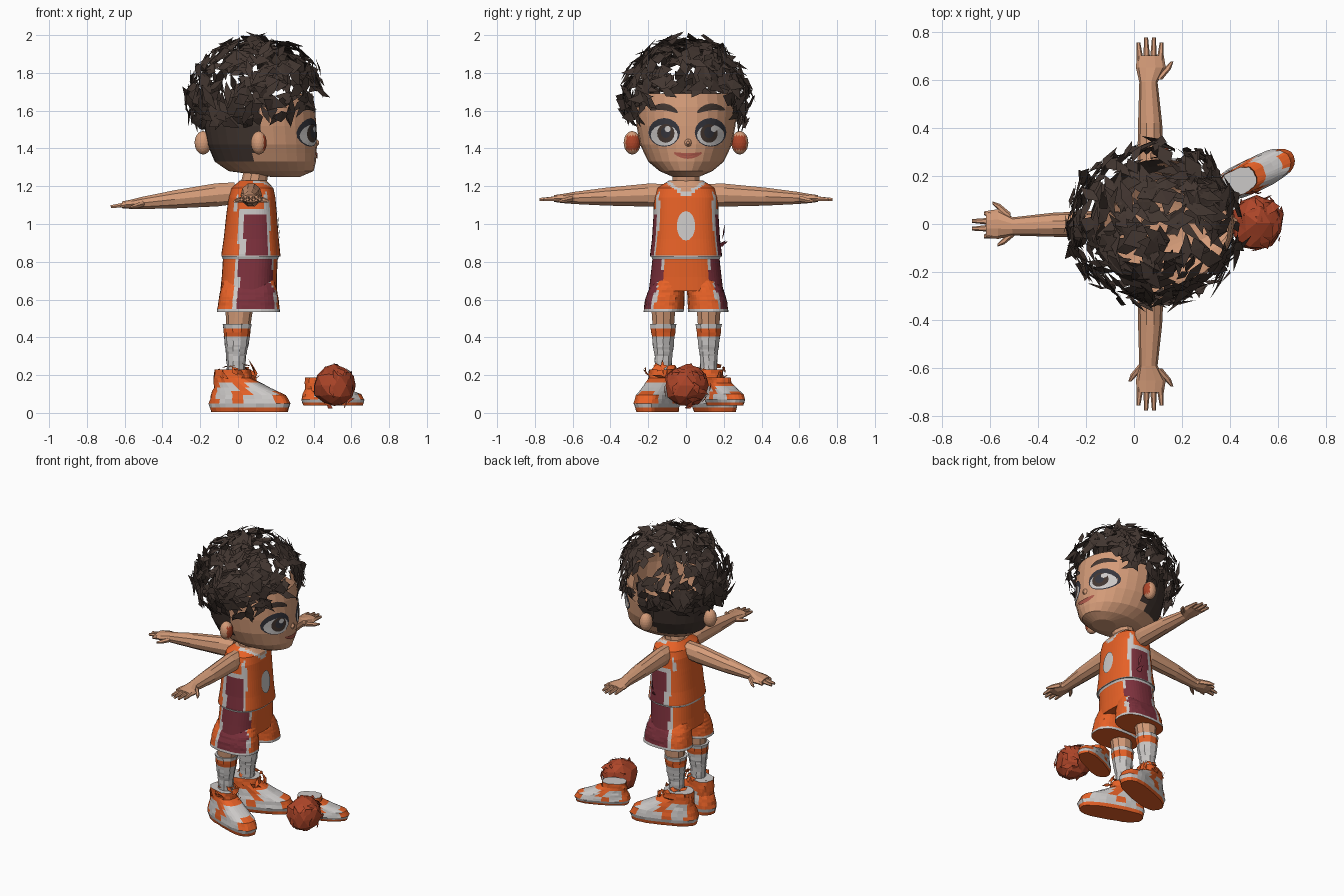
import bpy, bmesh, math, random
from mathutils import Vector, Matrix

if "Cube" in bpy.data.objects:
    bpy.data.objects.remove(bpy.data.objects["Cube"])

random.seed(7)


def mat(name, r, g, b):
    m = bpy.data.materials.new(name)
    m.diffuse_color = (r, g, b, 1)
    m.use_nodes = True
    m.node_tree.nodes["Principled BSDF"].inputs["Base Color"].default_value = m.diffuse_color
    return m


PALETTE = [mat("skin", .66, .33, .19), mat("dark_brown", .055, .037, .030),
           mat("orange", .80, .12, .020), mat("maroon", .20, .030, .045),
           mat("light_grey", .60, .58, .57), mat("rust", .42, .060, .022),
           mat("eye_dark", .035, .035, .045), mat("lip_red", .42, .10, .07)]
SKIN, HAIR, ORANGE, MAROON, GREY, RUST, EYE, LIP = range(8)


def finish(bm, name, rule, M=Matrix(), normals=True):
    """Paint faces with a rule (an index or a function of the face centre) and link."""
    if normals:
        bmesh.ops.recalc_face_normals(bm, faces=bm.faces)
    for f in bm.faces:
        f.material_index = rule(f.calc_center_median()) if callable(rule) else rule
    bm.transform(M)
    if M.determinant() < 0:
        bmesh.ops.reverse_faces(bm, faces=bm.faces)
    me = bpy.data.meshes.new(name)
    bm.to_mesh(me)
    bm.free()
    for m in PALETTE:
        me.materials.append(m)
    ob = bpy.data.objects.new(name, me)
    bpy.context.collection.objects.link(ob)
    return ob


def ring_at(rings, z):
    for a, b in zip(rings, rings[1:]):
        if z <= b[0]:
            t = (z - a[0]) / (b[0] - a[0])
            return [p + (q - p) * t for p, q in zip(a, b)]
    return rings[-1]


def loft(name, rings, rule, n=10, p=2, sub=1, M=Matrix(), keep=None, jag=0):
    """Skin rings (z, cx, cy, rx, ry) with superellipse sections of power p."""
    bm, rows = bmesh.new(), []
    full = [ring_at(rings, a[0] + (b[0] - a[0]) * k / sub)
            for a, b in zip(rings, rings[1:]) for k in range(sub)] + [rings[-1]]
    for z, cx, cy, rx, ry in full:
        row = []
        for i in range(n):
            a = 2 * math.pi * i / n
            c, s = math.cos(a), math.sin(a)
            row.append(bm.verts.new((
                cx + rx * math.copysign(abs(c) ** (2 / p), c) + random.uniform(-jag, jag),
                cy + ry * math.copysign(abs(s) ** (2 / p), s) + random.uniform(-jag, jag), z)))
        rows.append(row)
    for r, q in zip(rows, rows[1:]):
        for i in range(n):
            bm.faces.new((r[i], r[(i + 1) % n], q[(i + 1) % n], q[i]))
    bm.faces.new(rows[0])
    bm.faces.new(rows[-1])
    if keep:
        bmesh.ops.recalc_face_normals(bm, faces=bm.faces)
        dead = [f for f in bm.faces if not keep(f.calc_center_median())]
        bmesh.ops.delete(bm, geom=dead, context='FACES')
    return finish(bm, name, rule, M)


def patch(name, rings, p, y, z, ry, rz, colour, lift, tilt=0, bend=0):
    """Thin oval plate that follows the +x side of a lofted form."""
    bm, rows = bmesh.new(), []

    def pt(k, a):
        u, v = ry * k * math.cos(a), rz * k * math.sin(a) + bend * (ry * k * math.cos(a)) ** 2
        yy = y + u * math.cos(tilt) - v * math.sin(tilt)
        zz = z + u * math.sin(tilt) + v * math.cos(tilt)
        _, cx, cy, rx, r2 = ring_at(rings, zz)
        t = max(0, 1 - abs(yy / r2) ** p)
        return bm.verts.new((cx + rx * t ** (1 / p) + lift, yy, zz))
    n, mid = 16, pt(0, 0)
    for k in (.5, 1):
        rows.append([pt(k, 2 * math.pi * i / n) for i in range(n)])
    for i in range(n):
        j = (i + 1) % n
        bm.faces.new((mid, rows[0][i], rows[0][j]))
        bm.faces.new((rows[0][i], rows[1][i], rows[1][j], rows[0][j]))
    return finish(bm, name, colour, normals=False)


def shards(name, count, centre, radii, rule, size, accept=lambda d, q: True):
    """Loose bent flakes scattered over an ellipsoid, facing outward."""
    bm, made = bmesh.new(), 0
    while made < count:
        d = Vector([random.gauss(0, 1) for _ in range(3)]).normalized()
        q = Vector([c + r * e * random.uniform(.86, 1.02) for c, r, e in zip(centre, radii, d)])
        if not accept(d, q):
            continue
        made += 1
        t = d.orthogonal().normalized()
        t.rotate(Matrix.Rotation(random.uniform(0, 6.28), 3, d))
        s = d.cross(t)
        t = (t + d * random.uniform(-.5, .5)).normalized()
        L, w = size * random.uniform(.6, 1.15), size * random.uniform(.3, .6)
        a, b, c, e = [bm.verts.new(v) for v in (q - t * L, q + s * w + d * .008,
                                                q + t * L, q - s * w * random.uniform(.5, 1))]
        bm.faces.new((a, e, b))
        bm.faces.new((b, e, c))
    for f in bm.faces:
        f.normal_update()
        if f.normal.dot(f.calc_center_median() - Vector(centre)) < 0:
            f.normal_flip()
    return finish(bm, name, rule, normals=False)


# Head: open shell, dark at the lower back, skin at the face
HEAD = [(1.25, .25, 0, .08, .07), (1.28, .175, 0, .225, .14), (1.33, .145, 0, .268, .20),
        (1.42, .128, 0, .29, .243), (1.52, .118, 0, .297, .262), (1.62, .112, 0, .295, .27),
        (1.76, .11, 0, .27, .25)]
loft("head", HEAD, lambda c: HAIR if c.x < .11 and c.z > 1.335 else SKIN, n=28, sub=2,
     keep=lambda c: c.z < 1.62 or (c.x > .26 and c.z < 1.72))
shards("hair", 410, (.095, 0, 1.665), (.375, .345, .328), HAIR, .076,
       lambda d, q: q.z > 1.53 + (.17 + .2 * q.y) * min(1, max(0, (d.x - .35) / .5)))

# Face details
for sy, y in ((-1, -.115), (1, .13)):
    patch("eye_rim", HEAD, 2, y, 1.485, .084, .076, EYE, .003)
    patch("eye_white", HEAD, 2, y, 1.470, .072, .056, GREY, .006)
    patch("iris", HEAD, 2, y - sy * .008, 1.48, .046, .050, HAIR, .008)
    patch("pupil", HEAD, 2, y - sy * .008, 1.485, .026, .030, EYE, .010)
    patch("eye_glint", HEAD, 2, y + .018, 1.503, .016, .016, GREY, .012)
    patch("eyebrow", HEAD, 2, y, 1.62, .075, .018, HAIR, .006, tilt=sy * .1, bend=-4)
patch("mouth", HEAD, 2, .01, 1.36, .075, .015, LIP, .006, bend=3)
loft("nose", [(0, 0, 0, .032, .026), (.02, .0, 0, .022, .02), (.035, 0, 0, .008, .008)], SKIN, 8,
     M=Matrix.Translation((.395, .01, 1.43)) @ Matrix.Rotation(math.pi / 2, 4, 'Y'))

# Ears: one on each side and one at the back
for name, pos, turn in (("ear_right", (.11, -.285, 1.43), -90), ("ear_left", (.11, .285, 1.43), 90),
                        ("ear_back", (-.185, 0, 1.43), 180)):
    M = Matrix.Translation(pos) @ Matrix.Rotation(math.radians(turn), 4, 'Z')
    bm = bmesh.new()
    bmesh.ops.create_icosphere(bm, subdivisions=3, radius=1)
    bm.transform(Matrix.Diagonal((.045, .042, .062, 1)))
    side = -1 if turn == 90 else 1
    finish(bm, name, lambda c: RUST if turn != 180 and c.y * side > .018 and abs(c.z) < .038
           and c.x < .032 else SKIN, M)

# Neck
loft("neck", [(1.12, .08, 0, .085, .085), (1.2, .08, 0, .07, .075), (1.30, .1, 0, .065, .075)], SKIN, 10)

# Jersey: maroon side panels, grey piping, open neckline
JERSEY = [(.828, .068, 0, .156, .19), (.84, .068, 0, .156, .19), (.92, .07, 0, .146, .18),
          (1.05, .072, 0, .134, .172), (1.14, .074, 0, .124, .17), (1.19, .076, 0, .112, .155),
          (1.23, .08, 0, .07, .09)]


def jersey_colour(c):
    dx = c.x - .07
    v = 1.16 + abs(c.y) * .75
    if c.x > .08 and c.z > v:
        return SKIN
    if (c.x > .08 and c.z > v - .022) or c.z < .832:
        return GREY
    if abs(c.y) > .10 and c.z < 1.085:
        if -.035 < dx < .085 and c.z < 1.045:
            return MAROON
        if -.068 < dx < .10:
            return GREY
    return GREY if abs(c.y) > .14 and c.z > 1.07 and abs(dx) > .07 else ORANGE


loft("jersey", JERSEY, jersey_colour, n=60, p=2.6, sub=6)
patch("chest_badge", JERSEY, 2.6, 0, .99, .049, .078, GREY, .006)
shards("side_flake_left", 4, (.09, .18, .94), (.05, .03, .06), MAROON, .04)


# Shorts: shared hips and two wide legs
def shorts_colour(side):
    def rule(c):
        dx, out = c.x - .055, c.y * side if side else abs(c.y) - .09
        if c.z < .537:
            return ORANGE
        if c.z < .552 or c.z > .815:
            return GREY
        if out > .035 and -.05 < dx < .135:
            return MAROON
        return GREY if out > .028 and -.075 < dx < .15 else ORANGE
    return rule


loft("shorts_hips", [(.645, .056, 0, .150, .197), (.72, .06, 0, .146, .188), (.812, .065, 0, .145, .178),
                     (.829, .066, 0, .152, .184)], shorts_colour(0), n=52, p=2.5, sub=5)
for s, side in ((-1, "right"), (1, "left")):
    loft("shorts_leg_" + side, [(.535, .056, 0, .166, .106), (.60, .056, -s * .006, .158, .104),
                                (.65, .057, -s * .014, .149, .096), (.70, .058, -s * .03, .135, .08)],
         shorts_colour(s), n=40, p=2.5, sub=4, M=Matrix.Translation((0, s * .118, 0)), jag=.002)
    # Leg with striped sock
    loft("leg_" + side, [(.44, .0, 0, .062, .058), (.60, .01, 0, .078, .07)], SKIN, 10,
         M=Matrix.Translation((0, s * .12, 0)))
    loft("sock_" + side, [(.18, -.012, 0, .045, .043), (.30, -.01, 0, .052, .048), (.36, -.007, 0, .062, .058),
                          (.47, -.005, 0, .076, .072)],
         lambda c: ORANGE if .395 < c.z < .415 or .432 < c.z < .452 else GREY, 10, sub=5,
         M=Matrix.Translation((0, s * .12, 0)), jag=.002)

# Shoes: two worn, one lying in front
SHOE = [(0, .065, 0, .21, .075), (.045, .065, 0, .222, .088), (.09, .058, 0, .205, .082),
        (.13, .02, 0, .15, .074), (.18, -.03, 0, .10, .068), (.225, -.03, 0, .095, .066)]


def shoe_colour(c):
    if c.z > .222:
        return GREY
    if c.z < .025 or c.z > .16:
        return ORANGE
    if c.z < .05:
        return GREY
    return ORANGE if c.x > .225 or c.x < -.09 or .02 < c.x < .085 else GREY


for name, pos, yaw, sc in (("shoe_right", (0, -.13, .005), -20, 1), ("shoe_left", (0, .13, .005), 20, 1),
                           ("loose_shoe", (.455, .185, .04), 25, .8)):
    loft(name, SHOE, shoe_colour, 32, p=2.7, sub=2, jag=.003,
         M=Matrix.Translation(pos) @ Matrix.Rotation(math.radians(yaw), 4, 'Z')
         @ Matrix.Diagonal((sc, sc, sc if sc == 1 else .66, 1)))
    if sc == 1:
        shards(name + "_collar", 22, (pos[0], pos[1], .21), (.12, .085, .045), ORANGE, .042)

# Ball with a rough, flaking skin
bm = bmesh.new()
bmesh.ops.create_icosphere(bm, subdivisions=2, radius=1)
for v in bm.verts:
    v.co *= random.uniform(.92, 1.06)
finish(bm, "ball", RUST, Matrix.Translation((.51, .005, .145)) @ Matrix.Diagonal((.112, .122, .112, 1)))
shards("ball_flakes", 26, (.51, .005, .145), (.115, .125, .115), RUST, .045)

# Arms: one on each side and one at the back, each with a hand and thumb
ARM = [(.10, 0, .005, .055, .06), (.2, 0, .003, .057, .064), (.42, -.003, -.005, .05, .05),
       (.59, -.01, -.012, .038, .034), (.65, 0, -.015, .062, .026), (.70, -.002, -.015, .056, .019)]
THUMB = [(.60, .025, -.015, .022, .018), (.645, .068, -.025, .016, .014), (.675, .088, -.03, .006, .007)]
for name, axes, org in (("right", ((1, 0, 0), (0, 0, 1), (0, -1, 0)), (.07, 0, 1.15)),
                        ("left", ((1, 0, 0), (0, 0, 1), (0, 1, 0)), (.07, 0, 1.15)),
                        ("back", ((0, 1, 0), (-.07, 0, 1), (-1, 0, -.07)), (.085, 0, 1.165))):
    M = Matrix.Translation(org) @ Matrix(axes).transposed().to_4x4()
    loft("arm_" + name, ARM, SKIN, 10, M=M)
    for i in range(4):
        x, tip = -.045 + i * .028, .755 + (.02 if i in (1, 2) else 0)
        if name == "back":
            tip -= .03 * abs(i - 1.5)
        loft("finger_" + name, [(.68, x, -.015, .015, .015), (tip, x * 1.15, -.02, .008, .009)], SKIN, 6, M=M)
    loft("thumb_" + name, THUMB, SKIN, 6, M=M)
    if name != "left":
        loft("outer_thumb_" + name, [(t - .02, -x, y, a, b) for t, x, y, a, b in THUMB], SKIN, 6, M=M)
